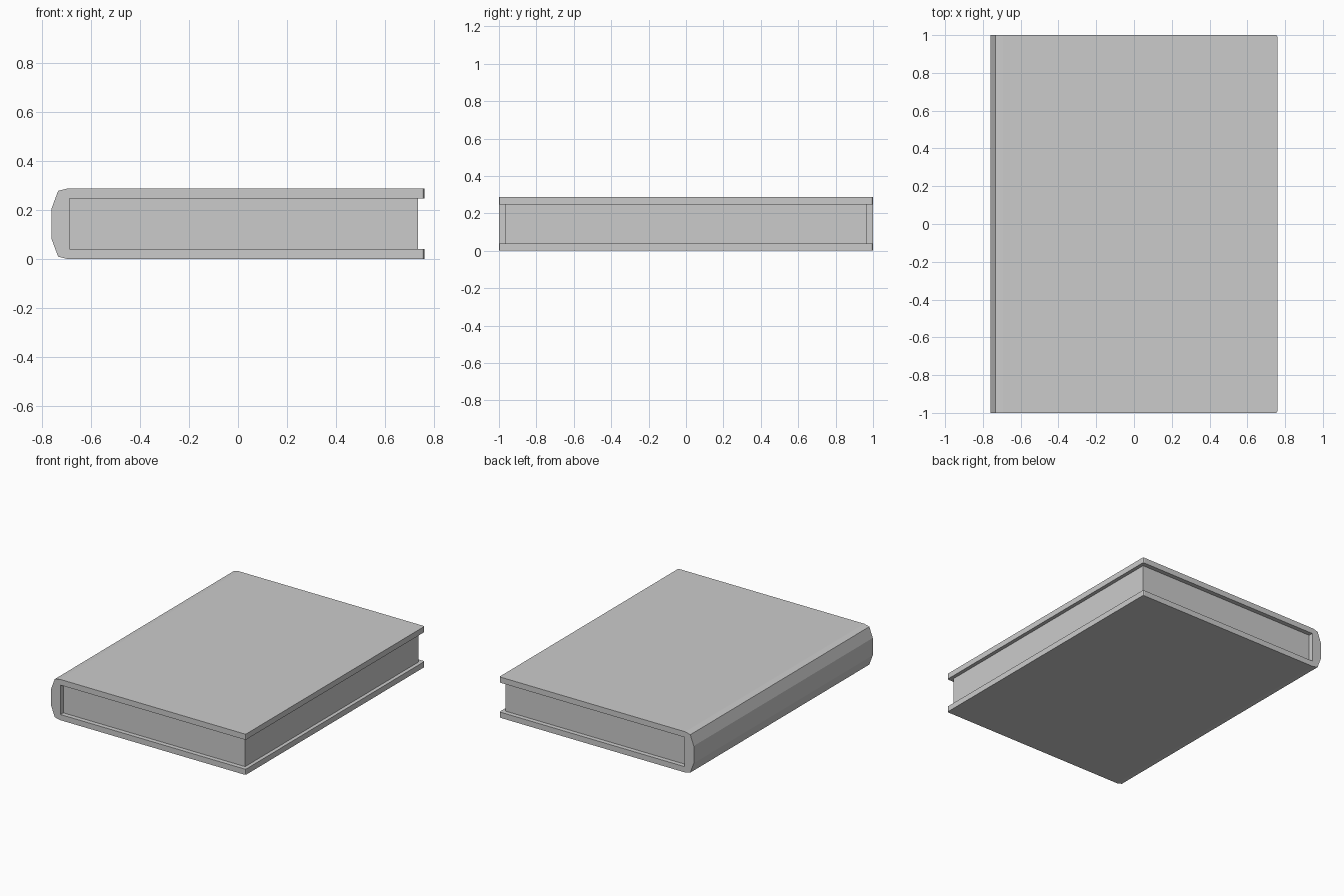
import bpy, bmesh

if "Cube" in bpy.data.objects:
    bpy.data.objects.remove(bpy.data.objects["Cube"])

H = 0.288          # book thickness
T = 0.04           # cover board thickness
X_EDGE = 0.76      # fore-edge of the boards
X_SPINE = -0.688   # inside of the spine


def make_object(name, bm):
    bmesh.ops.recalc_face_normals(bm, faces=bm.faces)
    mesh = bpy.data.meshes.new(name)
    bm.to_mesh(mesh)
    bm.free()
    obj = bpy.data.objects.new(name, mesh)
    bpy.context.collection.objects.link(obj)
    return obj


def extrude_profile(points, half_length):
    """Closed x-z profile swept along y, centred on y = 0."""
    bm = bmesh.new()
    face = bm.faces.new([bm.verts.new((x, -half_length, z)) for x, z in points])
    ext = bmesh.ops.extrude_face_region(bm, geom=[face])
    verts = [g for g in ext["geom"] if isinstance(g, bmesh.types.BMVert)]
    bmesh.ops.translate(bm, verts=verts, vec=(0, 2 * half_length, 0))
    return bm


# Cover: one wrapped C profile, lower half mirrored to the upper half
lower = [(X_SPINE, T), (X_EDGE, T), (X_EDGE, 0), (-0.694, 0),
         (-0.734, 0.01), (-0.761, 0.083)]
upper = [(x, H - z) for x, z in reversed(lower)]
cover = extrude_profile(lower + upper, 1.0)

# Slightly rounded outer corners of both boards
corners = [e for e in cover.edges
           if all(v.co.x > X_EDGE - 0.001 for v in e.verts)
           and abs(e.verts[0].co.y - e.verts[1].co.y) < 0.001]
bmesh.ops.bevel(cover, geom=corners, offset=0.01, segments=2,
                profile=0.5, affect='EDGES')
make_object("cover", cover)

# Page block, set in from the boards on three sides
pages = extrude_profile([(X_SPINE, T), (0.734, T),
                         (0.734, H - T), (X_SPINE, H - T)], 0.968)
make_object("pages", pages)
